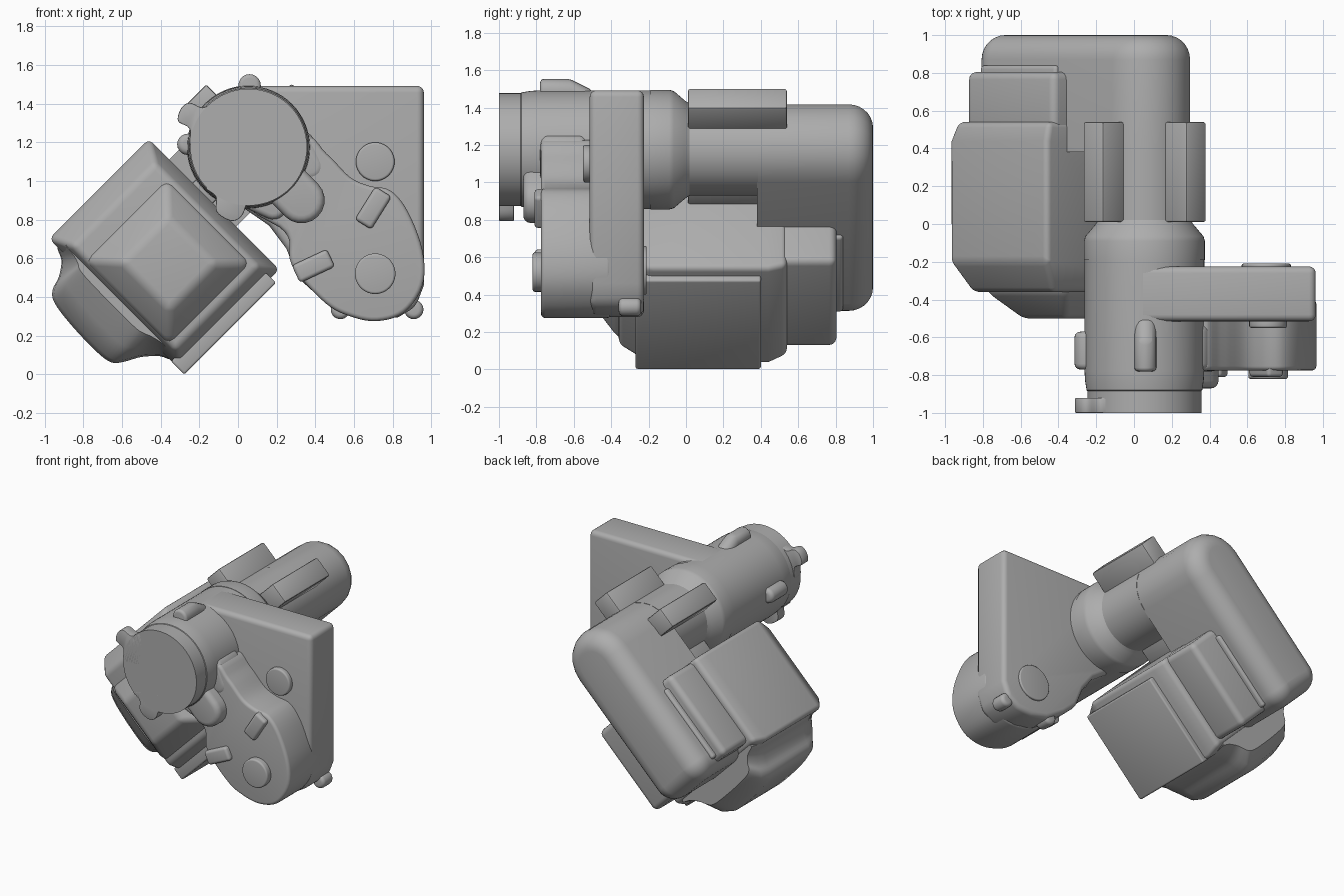
import bpy, bmesh, math
from math import sin, cos, pi, radians

if "Cube" in bpy.data.objects:
    bpy.data.objects.remove(bpy.data.objects["Cube"])

grey = bpy.data.materials.new("cast_grey")
grey.use_nodes = True
grey.diffuse_color = (0.42, 0.42, 0.42, 1)
grey.node_tree.nodes["Principled BSDF"].inputs["Base Color"].default_value = (0.42, 0.42, 0.42, 1)

CX, CZ, D = 0.055, 1.175, math.sqrt(0.5)


def uv(u, v):
    """Tilted frame around the tube axis: u runs down to -x, v runs down to +x."""
    return CX + D * (v - u), CZ - D * (u + v)


def rect(u0, u1, v0, v1):
    return [uv(u0, v0), uv(u1, v0), uv(u1, v1), uv(u0, v1)]


def circle(x, z, r, n=40):
    return [(x + r * cos(2 * pi * i / n), z + r * sin(2 * pi * i / n)) for i in range(n)]


def slot(x, z, length, r, angle, n=10):
    """Capsule outline."""
    pts = []
    for side in (0, pi):
        for i in range(n + 1):
            a = angle + side - pi / 2 + pi * i / n
            pts.append((x + cos(angle + side) * length / 2 + r * cos(a),
                        z + sin(angle + side) * length / 2 + r * sin(a)))
    return pts


def arm_outline(end, half, r, inset, n=10):
    """Half round about the tube, square end with rounded corners, in the tilted frame."""
    pts = []
    for u, v, rad, start, sweep in ((0, 0, half, pi / 2, pi),
                                    (end - r, r - half, r, -pi / 2, pi / 2),
                                    (end - r, half - r, r, 0, pi / 2)):
        for i in range(n + 1):
            a = start + sweep * i / n
            pts.append(uv(u + (rad - inset) * cos(a), v + (rad - inset) * sin(a)))
    return pts


def smooth(pts, steps=5):
    """Closed curve through the points."""
    out, n = [], len(pts)
    for i in range(n):
        a, b, c, d = (pts[(i + k) % n] for k in (-1, 0, 1, 2))
        for s in range(steps):
            t = s / steps
            out.append(tuple(0.5 * (2 * q + (r - p) * t + (2 * p - 5 * q + 4 * r - w) * t * t
                                    + (3 * q - p - 3 * r + w) * t ** 3)
                             for p, q, r, w in zip(a, b, c, d)))
    return out


def loft(name, sections, bevel=0.0, segs=4):
    """Skin outlines (y, [(x, z)...]) from front to back, round the edges."""
    bm = bmesh.new()
    rings = [[bm.verts.new((x, y, z)) for x, z in pts] for y, pts in sections]
    n = len(rings[0])
    for a, b in zip(rings, rings[1:]):
        for i in range(n):
            bm.faces.new((a[i], a[(i + 1) % n], b[(i + 1) % n], b[i]))
    bm.faces.new(rings[0])
    bm.faces.new(rings[-1])
    bmesh.ops.recalc_face_normals(bm, faces=bm.faces)
    if bevel:
        edges = [e for e in bm.edges if e.calc_face_angle(0) > radians(25)]
        bmesh.ops.bevel(bm, geom=edges, offset=bevel, segments=segs, profile=0.5,
                        affect='EDGES', clamp_overlap=True)
    mesh = bpy.data.meshes.new(name)
    bm.to_mesh(mesh)
    bm.free()
    mesh.materials.append(grey)
    ob = bpy.data.objects.new(name, mesh)
    bpy.context.collection.objects.link(ob)
    bpy.ops.object.select_all(action='DESELECT')
    ob.select_set(True)
    bpy.context.view_layer.objects.active = ob
    bpy.ops.object.shade_smooth_by_angle(angle=radians(35))


def prism(name, pts, y0, y1, bevel=0.0, segs=4):
    loft(name, [(y0, pts), (y1, pts)], bevel, segs)


def turned(name, profile):
    loft(name, [(y, circle(CX, CZ, r, 64)) for y, r in profile])


# Barrel, collar and rear tube
turned("front_disc", [(-1.0, 0.302), (-0.87, 0.302)])
turned("barrel", [(-0.89, 0.295), (-0.88, 0.306), (-0.83, 0.314), (-0.78, 0.317), (-0.19, 0.317)])
turned("collar", [(-0.19, 0.32), (-0.09, 0.32), (-0.065, 0.313), (-0.005, 0.262), (0.02, 0.245)])
turned("rear_tube", [(0.0, 0.245), (0.385, 0.245)])

# Disc locking tabs
prism("upper_disc_tab", smooth([(-0.1, 1.41), (-0.18, 1.38), (-0.25, 1.405), (-0.295, 1.375),
                                (-0.31, 1.31), (-0.25, 1.27), (-0.24, 1.18), (-0.1, 1.2)]),
      -1.0, -0.92, 0.006, 2)
prism("lower_disc_tab", smooth([(-0.16, 0.97), (-0.115, 0.92), (-0.11, 0.84), (-0.04, 0.795),
                                (0.01, 0.81), (0.04, 0.87), (0.05, 1.0)]), -1.0, -0.92, 0.006, 2)

# Barrel lugs
loft("top_lug", [(-0.78, slot(0.06, 1.46, 0.07, 0.058, pi / 2)),
                 (-0.62, slot(0.06, 1.46, 0.07, 0.058, pi / 2)),
                 (-0.5, slot(0.06, 1.4, 0.07, 0.058, pi / 2))], 0.02)
prism("left_lug", slot(-0.23, 1.19, 0.06, 0.055, pi), -0.77, -0.57, 0.03)
prism("side_lug", slot(0.35, 1.13, 0.12, 0.075, radians(115)), -0.78, -0.53, 0.04)
prism("lower_lug", slot(0.29, 0.94, 0.11, 0.12, radians(-45)), -0.87, -0.5, 0.04)
prism("lower_rib", slot(0.12, 0.9, 0.14, 0.07, radians(-25)), -0.8, -0.5, 0.03)

# Bracket plate
prism("bracket_plate", [(-0.02, 1.48), (0.05, 1.492), (0.962, 1.492), (0.962, 0.46), (0.92, 0.35),
                        (0.83, 0.295), (0.71, 0.28), (0.57, 0.305), (0.42, 0.4), (0.31, 0.5),
                        (0.25, 0.65), (0.16, 0.77), (0.0, 0.88)], -0.515, -0.225, 0.035)
prism("plate_rear_boss", circle(0.7, 0.53, 0.13), -0.24, -0.21, 0.008)
for name, x in (("inner_ear", 0.53), ("outer_ear", 0.91)):
    prism(name, circle(x, 0.335, 0.05, 20), -0.36, -0.24, 0.025)

# Gear case with rounded outline
case = smooth([(0.05, 0.9), (0.25, 0.73), (0.28, 0.56), (0.45, 0.37), (0.58, 0.3), (0.72, 0.275),
               (0.86, 0.32), (0.955, 0.46), (0.955, 0.64), (0.88, 0.84), (0.79, 0.95),
               (0.68, 0.975), (0.58, 1.02), (0.46, 1.14), (0.33, 1.22)])
prism("gear_case", case, -0.775, -0.4, 0.055)
prism("case_cap", circle(0.71, 0.52, 0.105), -0.82, -0.75, 0.012)
prism("upper_boss", circle(0.71, 1.1, 0.1), -0.55, -0.5, 0.012)


def bar(name, x, z, length, width, angle):
    c, s = cos(angle), sin(angle)
    pts = [(x + c * a * length / 2 - s * b * width / 2, z + s * a * length / 2 + c * b * width / 2)
           for a, b in ((-1, -1), (1, -1), (1, 1), (-1, 1))]
    prism(name, pts, -0.81, -0.6, 0.02)


bar("upper_rib", 0.7, 0.86, 0.2, 0.1, radians(58))
bar("inner_rib", 0.39, 0.56, 0.2, 0.1, radians(25))

# Mounting rails around the rear tube
for name, r in (("upper_rail", rect(-0.39, -0.18, -0.075, 0.075)),
                ("side_rail", rect(-0.075, 0.075, -0.385, -0.18)),
                ("neck_rail", rect(0.18, 0.36, -0.075, 0.075))):
    prism(name, r, 0.01, 0.54, 0.012, 2)

# Rear arm: one slab running from the tube down behind the motor, rounded at the back
R = 0.13
loft("rear_arm", [(0.38, arm_outline(1.05, 0.245, R, 0))]
     + [(1 - R + R * sin(a), arm_outline(1.05, 0.245, R, 0.97 * R * (1 - cos(a))))
        for a in (pi / 2 * i / 7 for i in range(8))])
prism("step_block", rect(0.34, 1.0, -0.335, 0.5), 0.45, 0.805, 0.04)
prism("step_fillet", rect(0.4, 0.97, -0.265, 0.265), 0.7, 0.84, 0.02)

# Motor box with tapered nose
loft("motor_box", [(-0.36, rect(0.40, 1.01, -0.285, 0.475)), (-0.2, rect(0.335, 1.065, -0.395, 0.56)),
                   (0.44, rect(0.335, 1.065, -0.395, 0.56)),
                   (0.54, rect(0.335, 1.03, -0.375, 0.53))], 0.03)
loft("motor_nose", [(-0.5, rect(0.55, 0.885, -0.04, 0.305)), (-0.36, rect(0.415, 1.015, -0.185, 0.435)),
                    (-0.3, rect(0.415, 1.015, -0.185, 0.435))], 0.035)
prism("motor_side_plate", rect(0.395, 1.068, 0.5, 0.597), -0.27, 0.4, 0.012, 3)

# Flared bulge under the motor box, fading into it at both ends
flare = smooth([(0.9, -0.1), (1.0, -0.3), (1.06, -0.34), (1.1, -0.27), (1.17, -0.22),
                (1.24, -0.195), (1.28, -0.14), (1.3, 0.0), (1.305, 0.19), (1.29, 0.285),
                (1.24, 0.33), (1.16, 0.375), (1.09, 0.44), (1.05, 0.5), (0.98, 0.42), (0.9, 0.2)], 4)


def bulge(height):
    return [uv(min(u, 1.02 + (u - 1.02) * height), v * (0.88 + 0.12 * height)) for u, v in flare]


loft("motor_bulge", [(-0.3, bulge(0.2)), (-0.22, bulge(0.6)), (-0.14, bulge(0.93)), (-0.08, bulge(1)),
                     (0.38, bulge(1)), (0.46, bulge(0.9)), (0.53, bulge(0.6))])
